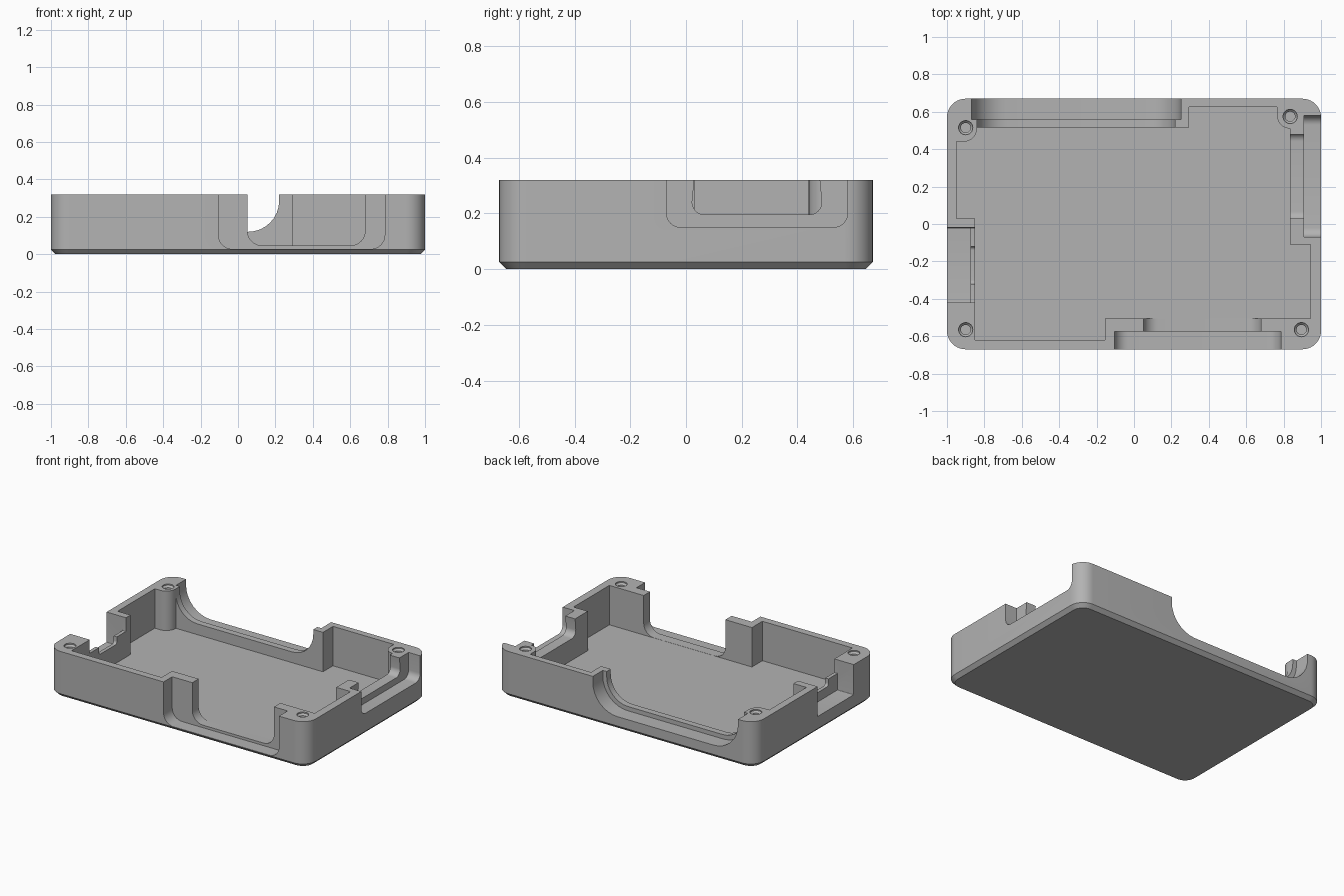
import bpy, bmesh
from math import sin, cos, pi, radians

HEIGHT, FLOOR, CHAMFER = 0.32, 0.045, 0.025
scene = bpy.context.scene
if "Cube" in bpy.data.objects:
    bpy.data.objects.remove(bpy.data.objects["Cube"])

grey = bpy.data.materials.new("plain_grey")
grey.use_nodes = True
grey.diffuse_color = (0.45, 0.45, 0.45, 1)
grey.node_tree.nodes["Principled BSDF"].inputs["Base Color"].default_value = (0.45, 0.45, 0.45, 1)


def arc(cx, cy, r, start, end, n=8):
    """Points along an arc, angles in degrees."""
    angles = [radians(start + (end - start) * i / n) for i in range(n + 1)]
    return [(cx + r * cos(a), cy + r * sin(a)) for a in angles]


def loft(name, rings):
    """Closed solid through rings that all have the same point count."""
    bm = bmesh.new()
    loops = [[bm.verts.new(p) for p in ring] for ring in rings]
    n = len(loops[0])
    for low, high in zip(loops, loops[1:]):
        for i in range(n):
            j = (i + 1) % n
            bm.faces.new((low[i], low[j], high[j], high[i]))
    bm.faces.new(loops[0][::-1])
    bm.faces.new(loops[-1])
    bmesh.ops.recalc_face_normals(bm, faces=bm.faces)
    mesh = bpy.data.meshes.new(name)
    bm.to_mesh(mesh)
    bm.free()
    obj = bpy.data.objects.new(name, mesh)
    scene.collection.objects.link(obj)
    mesh.materials.append(grey)
    return obj


def cut(cutter):
    """Subtract a cutter from the tray, then discard it."""
    cutter.hide_render = True
    mod = tray.modifiers.new("cut", "BOOLEAN")
    mod.operation, mod.solver, mod.object = "DIFFERENCE", "EXACT", cutter
    bpy.context.view_layer.objects.active = tray
    bpy.ops.object.modifier_apply(modifier=mod.name)
    bpy.data.objects.remove(cutter)


def notch(name, along, a, b, bottom, r, depth, taper=0.0):
    """Open-topped port with rounded lower corners, along x or y."""
    top = 0.45
    profile = [(a + taper, top)] + arc(a + r, bottom + r, r, 180, 270)
    profile += arc(b - r, bottom + r, r, 270, 360) + [(b - taper, top)]
    if along == "x":
        rings = [[(u, d, z) for u, z in profile] for d in depth]
    else:
        rings = [[(d, u, z) for u, z in profile] for d in depth]
    cut(loft(name, rings))


# Tray body: rounded rectangle with a chamfered underside
def outline(inset, z, r=0.1):
    x, y = 1 - r, 0.67 - r
    points = []
    for k, (sx, sy) in enumerate(((1, 1), (-1, 1), (-1, -1), (1, -1))):
        points += arc(sx * x, sy * y, r - inset, 90 * k, 90 * k + 90, 10)
    return [(px, py, z) for px, py in points]


tray = loft("tray", [outline(CHAMFER, 0), outline(0, CHAMFER), outline(0, HEIGHT)])

# Stepped cavity, rounded around two of the screw posts
cavity = [(-0.95, 0.03), (-0.95, 0.44)]
cavity += arc(-0.91, 0.51, 0.07, 270, 360)
cavity += [(-0.84, 0.515), (0.295, 0.515), (0.295, 0.625), (0.765, 0.625)]
cavity += arc(0.835, 0.58, 0.07, 180, 270)
cavity += [(0.835, -0.11), (0.945, -0.11), (0.945, -0.505), (-0.155, -0.505),
           (-0.155, -0.62), (-0.85, -0.62), (-0.85, 0.03)]
cut(loft("cavity", [[(x, y, z) for x, y in cavity] for z in (FLOOR, 0.5)]))

# Front port: wide outer recess and narrower opening
notch("front_recess", "x", -0.105, 0.785, 0.028, 0.075, (-0.8, -0.575))
notch("front_opening", "x", 0.05, 0.68, 0.046, 0.08, (-0.6, -0.49))

# Back port
notch("back_recess", "x", -0.87, 0.25, 0.09, 0.19, (0.56, 0.8))
notch("back_opening", "x", -0.84, 0.22, 0.12, 0.165, (0.5, 0.58))

# Port on the +x side
notch("side_recess", "y", -0.07, 0.58, 0.15, 0.05, (0.91, 1.2))
notch("side_opening", "y", 0.022, 0.487, 0.195, 0.045, (0.82, 0.93), 0.02)

# Port on the -x side, with a low notched lip left inside
notch("slot_recess", "y", -0.42, -0.02, 0.11, 0.005, (-1.2, -0.875))
notch("slot_lip", "y", -0.42, -0.02, 0.225, 0.005, (-0.89, -0.83))
notch("slot_lip_notch", "y", -0.32, -0.12, 0.175, 0.02, (-0.89, -0.83))

# Countersunk screw holes
for x, y in ((-0.9, 0.515), (0.835, 0.575), (-0.9, -0.565), (0.895, -0.565)):
    steps = ((0.026, 0.08), (0.026, HEIGHT - 0.02), (0.038, HEIGHT - 0.008), (0.038, 0.4))
    cut(loft("screw_hole", [[(px, py, z) for px, py in arc(x, y, r, 0, 345, 23)]
                            for r, z in steps]))

# Smooth rounded corners, crisp edges
bpy.ops.object.select_all(action="DESELECT")
tray.select_set(True)
bpy.context.view_layer.objects.active = tray
bpy.ops.object.shade_smooth_by_angle(angle=radians(30))
